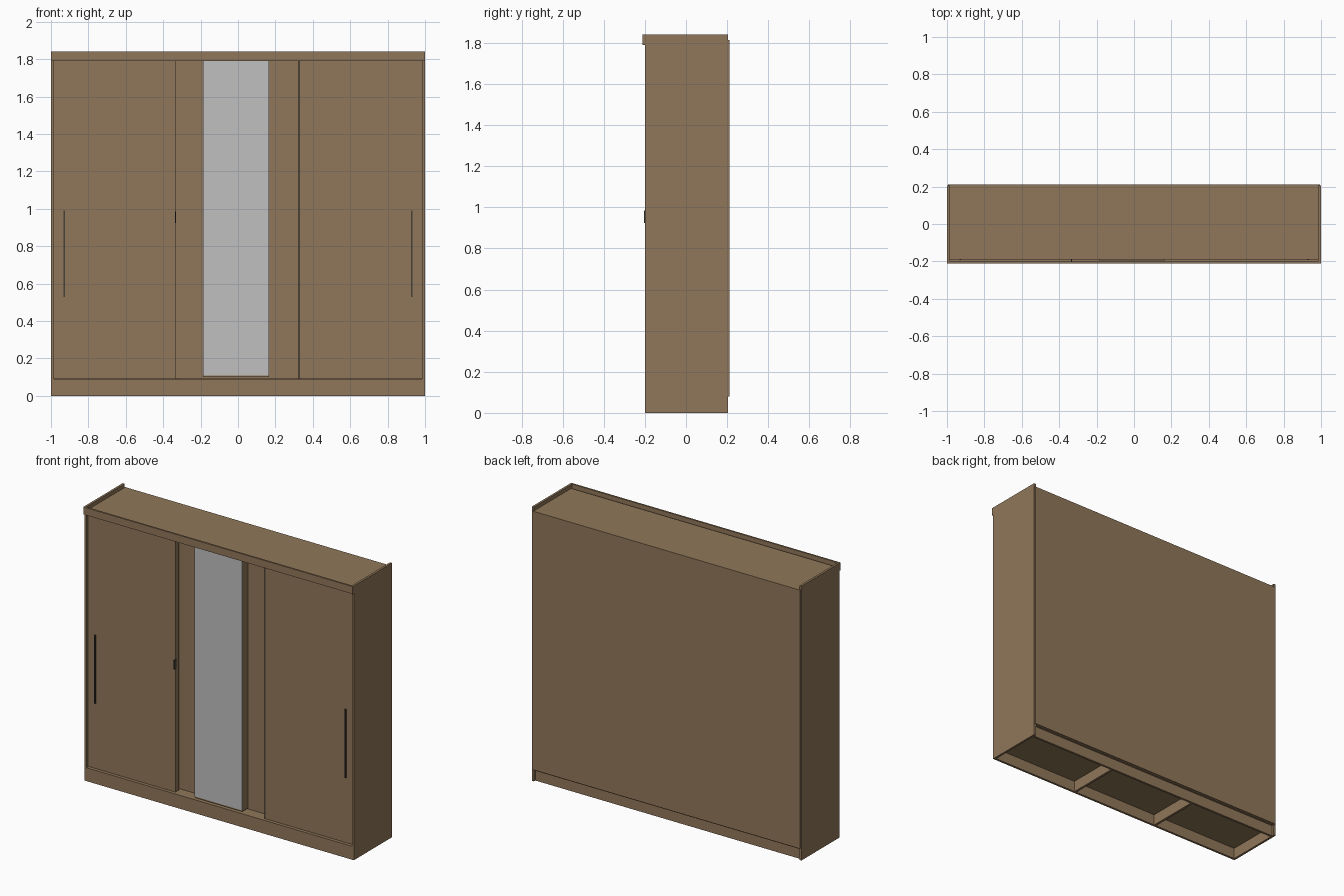
import bpy

cube = bpy.data.objects.get("Cube")
if cube:
    bpy.data.objects.remove(cube, do_unlink=True)


def material(name, colour):
    mat = bpy.data.materials.new(name)
    mat.use_nodes = True
    rgba = (*colour, 1)
    mat.diffuse_color = rgba
    mat.node_tree.nodes["Principled BSDF"].inputs["Base Color"].default_value = rgba
    return mat


wood = material("brown wood", (0.28, 0.185, 0.1))
glass = material("mirror grey", (0.53, 0.53, 0.53))
metal = material("dark metal", (0.06, 0.05, 0.04))


def box(name, x, y, z, mat=wood):
    """Box spanning the given (low, high) pairs."""
    spans = (x, y, z)
    bpy.ops.mesh.primitive_cube_add(size=1, location=[(a + b) / 2 for a, b in spans])
    obj = bpy.context.object
    obj.name = name
    obj.scale = [b - a for a, b in spans]
    bpy.ops.object.transform_apply(location=False, rotation=False, scale=True)
    obj.data.materials.append(mat)
    return obj


FRONT, BACK, TOP = -0.2, 0.205, 1.84
SIDE = 0.985      # inner face of the side panels
FLOOR = 0.09      # top of the plinth
ROOF = 1.815      # recessed roof board
THIRD = 0.33      # door divisions

# Carcass
for label, s in (("left", 1), ("right", -1)):
    box(label + "_side_panel", sorted((s * SIDE, s)), (FRONT, BACK), (0, TOP))
    box(label + "_plinth_divider", (s * THIRD - 0.008, s * THIRD + 0.008),
        (FRONT + 0.015, BACK - 0.03), (0, FLOOR - 0.016))
    box(label + "_partition", (s * THIRD - 0.008, s * THIRD + 0.008),
        (-0.09, BACK), (FLOOR, ROOF - 0.016))
box("floor_board", (-SIDE, SIDE), (FRONT, BACK), (FLOOR - 0.016, FLOOR))
box("roof_board", (-SIDE, SIDE), (FRONT + 0.01, BACK), (ROOF - 0.016, ROOF))
box("back_panel", (-0.995, 0.995), (BACK, BACK + 0.007), (0.08, ROOF))
box("front_plinth", (-SIDE, SIDE), (FRONT, FRONT + 0.015), (0, FLOOR - 0.016))
box("back_plinth", (-SIDE, SIDE), (BACK - 0.03, BACK - 0.015), (0, FLOOR - 0.016))
box("cornice", (-1, 1), (-0.212, FRONT), (1.79, TOP))

# Sliding doors, the middle one on the rear track
DOOR_Z = (FLOOR + 0.004, 1.798)
box("right_door", (-SIDE, -THIRD - 0.005), (-0.185, -0.145), DOOR_Z)
box("left_door", (THIRD + 0.002, SIDE), (-0.185, -0.145), DOOR_Z)
box("middle_door", (-THIRD - 0.02, THIRD + 0.02), (-0.13, -0.095), DOOR_Z)
box("left_door_edge_strip", (0.323, THIRD + 0.002), (-0.183, -0.147), DOOR_Z, metal)

# Mirror on its raised backing
box("mirror_backing", (-0.186, 0.166), (-0.192, -0.13), (0.1, 1.792))
box("mirror", (-0.186, 0.166), (-0.196, -0.192), (0.11, 1.79), glass)

# Handles
for label, s in (("left", 1), ("right", -1)):
    box(label + "_door_handle", (s * 0.93 - 0.004, s * 0.93 + 0.004),
        (-0.192, -0.185), (0.53, 0.99), metal)
box("small_door_pull", (-0.337, -0.331), (-0.205, -0.18), (0.925, 0.985), metal)
